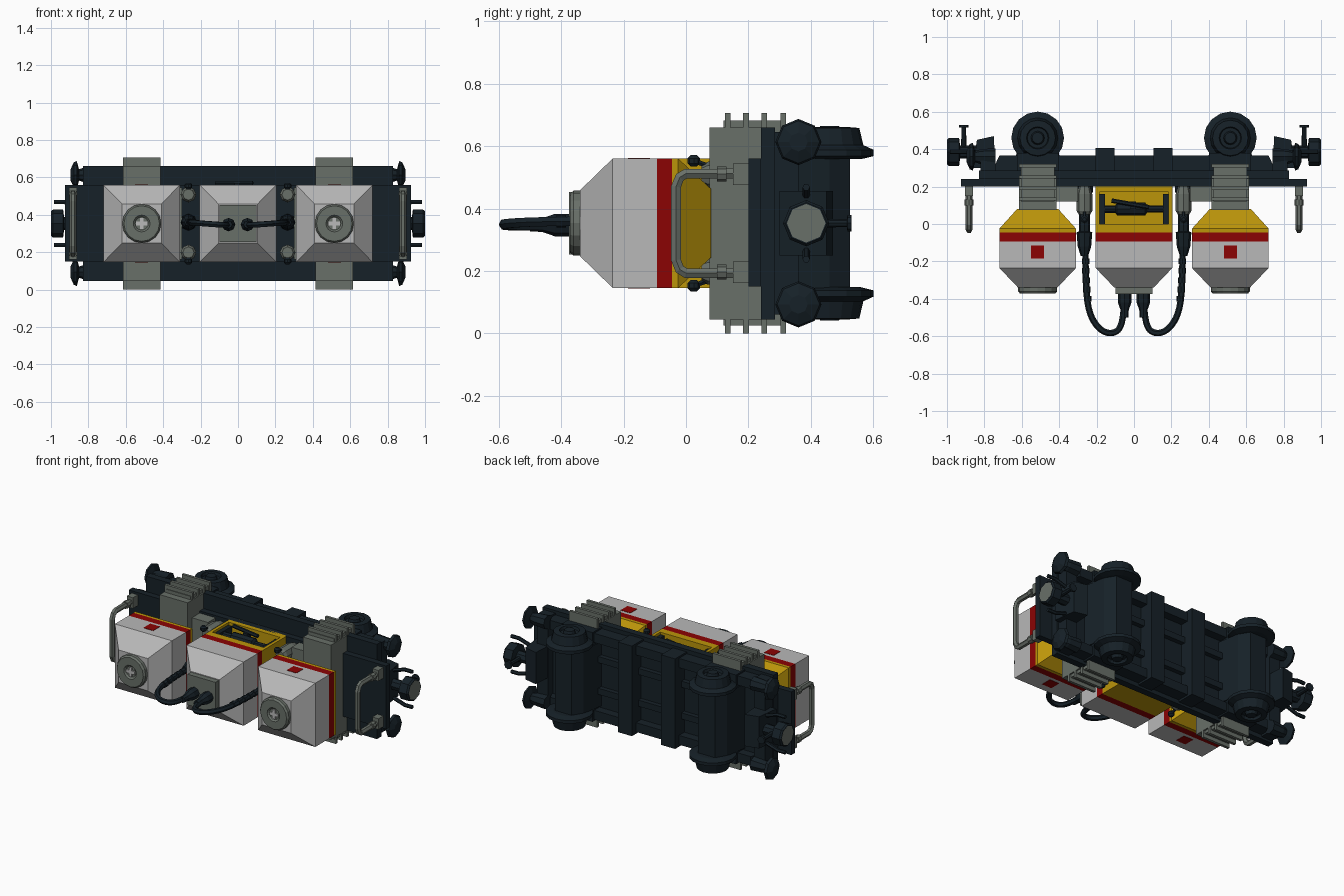
import bpy, bmesh
from math import cos, sin, pi
from mathutils import Vector

def mat(name, c):
    m = bpy.data.materials.new(name)
    m.diffuse_color = (*c, 1)
    return m

DARK = mat("dark", (0.008, 0.015, 0.021))
GREY = mat("grey", (0.14, 0.16, 0.14))
LIGHT = mat("light", (0.48, 0.48, 0.48))
YELLOW = mat("yellow", (0.5, 0.3, 0.003))
RED = mat("red", (0.26, 0.001, 0.001))
ZC = 0.353

def loft(name, rings, m):
    """Bridge closed rings of points and cap both ends."""
    bm = bmesh.new()
    vs = [[bm.verts.new(p) for p in r] for r in rings]
    n = len(rings[0])
    for a, b in zip(vs, vs[1:]):
        for i in range(n):
            j = (i + 1) % n
            bm.faces.new((a[i], a[j], b[j], b[i]))
    bm.faces.new(vs[0][::-1])
    bm.faces.new(vs[-1])
    bmesh.ops.recalc_face_normals(bm, faces=bm.faces)
    me = bpy.data.meshes.new(name)
    bm.to_mesh(me)
    bm.free()
    me.materials.append(m)
    ob = bpy.data.objects.new(name, me)
    bpy.context.collection.objects.link(ob)
    return ob

def block(name, x, z, secs, m):
    """Rectangles stacked along y: (y, half x, half z)."""
    return loft(name, [[(x - a, y, z - b), (x + a, y, z - b), (x + a, y, z + b), (x - a, y, z + b)]
                       for y, a, b in secs], m)

def box(name, x, y, z, m):
    """Box from ranges."""
    cx, cz = sum(x) / 2, sum(z) / 2
    a, b = abs(x[1] - x[0]) / 2, abs(z[1] - z[0]) / 2
    return block(name, cx, cz, [(y[0], a, b), (y[1], a, b)], m)

def turned(name, axis, c, prof, m, n=8):
    """Lathe along an axis; prof = (offset, radius)."""
    k = "xyz".index(axis)
    rings = []
    for t, r in prof:
        ring = []
        for i in range(n):
            a = 2 * pi * i / n
            p = Vector(c)
            p[k] += t
            p[(k + 1) % 3] += r * cos(a)
            p[(k + 2) % 3] += r * sin(a)
            ring.append(p)
        rings.append(ring)
    return loft(name, rings, m)

def tube(name, pts, r, m, smooth=False):
    cu = bpy.data.curves.new(name, 'CURVE')
    cu.dimensions = '3D'
    cu.bevel_depth = r
    cu.bevel_resolution = 1
    cu.use_fill_caps = True
    sp = cu.splines.new('NURBS' if smooth else 'POLY')
    sp.points.add(len(pts) - 1)
    for p, q in zip(sp.points, pts):
        p.co = (*q, 1)
    if smooth:
        sp.use_endpoint_u = True
        sp.order_u = 3
        sp.resolution_u = 5
    sp.use_smooth = False
    cu.materials.append(m)
    ob = bpy.data.objects.new(name, cu)
    bpy.context.collection.objects.link(ob)
    bpy.ops.object.select_all(action='DESELECT')
    ob.select_set(True)
    bpy.context.view_layer.objects.active = ob
    bpy.ops.object.convert(target='MESH')

# chassis
box("end_deck", (-0.925, 0.925), (0.2, 0.24), (0.15, 0.56), DARK)
box("deck", (-0.83, 0.83), (0.24, 0.285), (0.045, 0.66), DARK)
box("under_frame", (-0.75, 0.75), (0.285, 0.31), (0.1, 0.61), DARK)
for t in (-1, 1):
    z = ZC + t * 0.25
    loft("side_sill", [[(-0.76, 0.28, q), (0.76, 0.28, q), (0.72, 0.365, q), (-0.72, 0.365, q)]
                       for q in (z - 0.03, z + 0.03)], DARK)
for x in (-0.155, 0.155):
    box("cross_bar", (x - 0.05, x + 0.05), (0.28, 0.405), (0.06, 0.645), DARK)
for z in (0.25, 0.456):
    box("centre_rib", (-0.42, 0.42), (0.28, 0.34), (z - 0.02, z + 0.02), DARK)

for s in (-1, 1):
    X = s * 0.515
    # wheels and axle housing
    for t in (-1, 1):
        turned("wheel", "z", (X, 0.46, ZC), [(t * 0.205, 0.10), (t * 0.215, 0.141), (t * 0.235, 0.141),
               (t * 0.25, 0.108), (t * 0.305, 0.095), (t * 0.308, 0.06), (t * 0.29, 0.055)], DARK, 16)
        turned("hub", "z", (X, 0.46, ZC), [(t * 0.28, 0.04), (t * 0.312, 0.03)], DARK, 12)
        box("axle_guard", (X - 0.11, X + 0.11), (0.28, 0.38), (ZC + t * 0.2, ZC + t * 0.29), DARK)
    loft("axle_housing", [[(X - 0.13, 0.28, q), (X - 0.1, 0.46, q), (X - 0.06, 0.525, q),
                           (X + 0.06, 0.525, q), (X + 0.1, 0.46, q), (X + 0.13, 0.28, q)]
                          for q in (0.145, 0.56)], DARK)

    # end beam, buffers and coupler
    box("end_beam", (s * 0.74, s * 0.82), (0.28, 0.36), (0.06, 0.645), DARK)
    loft("draw_gear", [[(s * 0.74, 0.3, q), (s * 0.86, 0.3, q), (s * 0.84, 0.45, q), (s * 0.75, 0.47, q)]
                       for q in (0.25, 0.456)], DARK)
    for t in (-1, 1):
        c = (0, 0.36, ZC + t * 0.26)
        turned("buffer", "x", c, [(s * 0.74, 0.045), (s * 0.82, 0.04), (s * 0.85, 0.03), (s * 0.862, 0.074),
                                  (s * 0.878, 0.068), (s * 0.895, 0.03)], DARK)
        tube("coupler_hook", [(s * 0.85, 0.385, ZC + t * 0.09), (s * 0.93, 0.385, ZC + t * 0.115),
                              (s * 0.985, 0.385, ZC + t * 0.115)], 0.012, DARK)
    turned("coupler_drum", "x", (0, 0.385, ZC), [(s * 0.84, 0.035), (s * 0.93, 0.035), (s * 0.935, 0.074),
                                                (s * 0.99, 0.074), (s * 1.0, 0.066)], DARK)
    turned("coupler_face", "x", (0, 0.385, ZC), [(s * 0.99, 0.062), (s * 1.0005, 0.062)], GREY)
    turned("coupler_pin", "y", (s * 0.91, 0, ZC), [(0.37, 0.025), (0.4, 0.015), (0.515, 0.012),
                                                  (0.517, 0.026), (0.53, 0.026)], DARK)

    # cooling column with fins
    box("column", (X - 0.1, X + 0.1), (0.075, 0.24), (0.045, 0.66), GREY)
    box("fin_base", (X - 0.09, X + 0.09), (0.12, 0.32), (0.025, 0.682), GREY)
    for y in (0.125, 0.183, 0.242, 0.302):
        box("fin", (X - 0.1, X + 0.1), (y, y + 0.018), (0.0, 0.706), GREY)
    box("inner_bracket", (s * 0.3, s * 0.42), (0.12, 0.24), (0.16, 0.546), GREY)

    # outer tank
    block("tank_rear", X, ZC, [(-0.045, 0.205, 0.207), (-0.025, 0.205, 0.207), (0.08, 0.11, 0.11)], YELLOW)
    block("tank_band", X, ZC, [(-0.093, 0.205, 0.207), (-0.045, 0.205, 0.207)], RED)
    block("tank_body", X, ZC, [(-0.34, 0.105, 0.105), (-0.235, 0.205, 0.207), (-0.093, 0.205, 0.207)], LIGHT)
    for t in (-1, 1):
        z = ZC + t * 0.207
        box("tank_patch", (X - 0.035, X + 0.035), (-0.185, -0.115), (z - 0.002, z + 0.002), RED)
    turned("valve_disc", "y", (X, 0, ZC), [(-0.335, 0.104), (-0.36, 0.104), (-0.372, 0.095), (-0.372, 0.045),
                                           (-0.362, 0.035)], GREY, 16)
    for dx, dz in ((0.03, 0.01), (0.01, 0.03)):
        box("valve_cross", (X - dx, X + dx), (-0.37, -0.355), (ZC - dz, ZC + dz), LIGHT)

    # end handrail
    h = s * 0.882
    tube("handrail", [(h, 0.17, 0.193), (h, 0.0, 0.193), (h, -0.02, 0.205), (h, -0.032, 0.235), (h, -0.032, 0.47),
                      (h, -0.02, 0.5), (h, 0.0, 0.512), (h, 0.17, 0.512)], 0.018, GREY)
    for z in (0.196, 0.51):
        box("handrail_foot", (h - 0.022, h + 0.022), (0.15, 0.2), (z - 0.035, z + 0.035), GREY)
        turned("handrail_collar", "y", (h, 0, z), [(0.1, 0.024), (0.13, 0.024)], GREY)

    # clamps between the tanks
    P = s * 0.265
    for t in (-1, 1):
        z = ZC + t * 0.155
        turned("clamp", "y", (P, 0, z), [(0.05, 0.03), (0.07, 0.042), (0.16, 0.042), (0.2, 0.03)], GREY)
        tube("clamp_lever", [(P, 0.08, z + t * 0.025), (P, 0.025, z + t * 0.045)], 0.009, DARK)
        turned("clamp_knob", "z", (P, 0.025, z + t * 0.045), [(-0.018, 0.01), (-0.008, 0.02),
               (0.008, 0.02), (0.018, 0.01)], DARK)
    turned("hose_post", "y", (P, 0, 0.36), [(0.21, 0.045), (0.17, 0.045), (0.16, 0.03), (-0.04, 0.03), (-0.045, 0.042),
                                            (-0.12, 0.036), (-0.17, 0.02)], DARK)

    # hose from post to centre tank
    path = [(P - s * 0.005, -0.1, 0.36), (s * 0.26, -0.28, 0.36), (s * 0.245, -0.48, 0.358), (s * 0.17, -0.583, 0.352),
            (s * 0.085, -0.583, 0.346), (s * 0.055, -0.5, 0.345), (s * 0.05, -0.38, 0.345)]
    tube("hose", path, 0.017, DARK, True)
    for x, y in ((0.259, -0.2), (0.258, -0.25), (0.256, -0.3), (0.252, -0.35), (0.246, -0.4)):
        turned("hose_ring", "y", (s * x, y, 0.359), [(-0.015, 0.02), (0.015, 0.02)], DARK)
    turned("hose_plug", "y", (s * 0.05, 0, 0.347), [(-0.36, 0.036), (-0.42, 0.036), (-0.46, 0.022), (-0.5, 0.02)], DARK)

# centre tank
block("centre_body", 0, ZC, [(-0.34, 0.105, 0.105), (-0.235, 0.205, 0.207), (-0.093, 0.205, 0.207)], LIGHT)
block("centre_cap", 0, ZC, [(-0.375, 0.1, 0.1), (-0.335, 0.1, 0.1)], GREY)
block("centre_band", 0, ZC, [(-0.093, 0.205, 0.207), (-0.045, 0.205, 0.207)], RED)

# yellow control bay, open at the top
box("bay_floor", (-0.205, 0.205), (-0.045, 0.2), (0.146, 0.45), YELLOW)
for x in (-0.195, 0.195):
    box("bay_side", (x - 0.01, x + 0.01), (-0.045, 0.2), (0.45, 0.56), YELLOW)
box("bay_front", (-0.185, 0.185), (-0.045, 0.0), (0.45, 0.56), YELLOW)
box("bay_back", (-0.185, 0.185), (0.17, 0.2), (0.45, 0.56), YELLOW)
box("bay_mount", (-0.2, 0.2), (0.2, 0.24), (0.146, 0.56), YELLOW)

# control mechanism in the bay
turned("control_shaft", "x", (0, 0.08, 0.52), [(-0.17, 0.02), (-0.1, 0.02), (-0.09, 0.035),
                                              (0.06, 0.035), (0.07, 0.018), (0.17, 0.018)], DARK)
for x in (-0.17, 0.17):
    box("control_bracket", (x - 0.014, x + 0.014), (0.0, 0.16), (0.45, 0.545), DARK)
tube("control_lever", [(-0.12, 0.125, 0.57), (0.08, 0.09, 0.57)], 0.012, DARK)
box("lever_post", (-0.02, 0.01), (0.08, 0.12), (0.46, 0.57), DARK)
